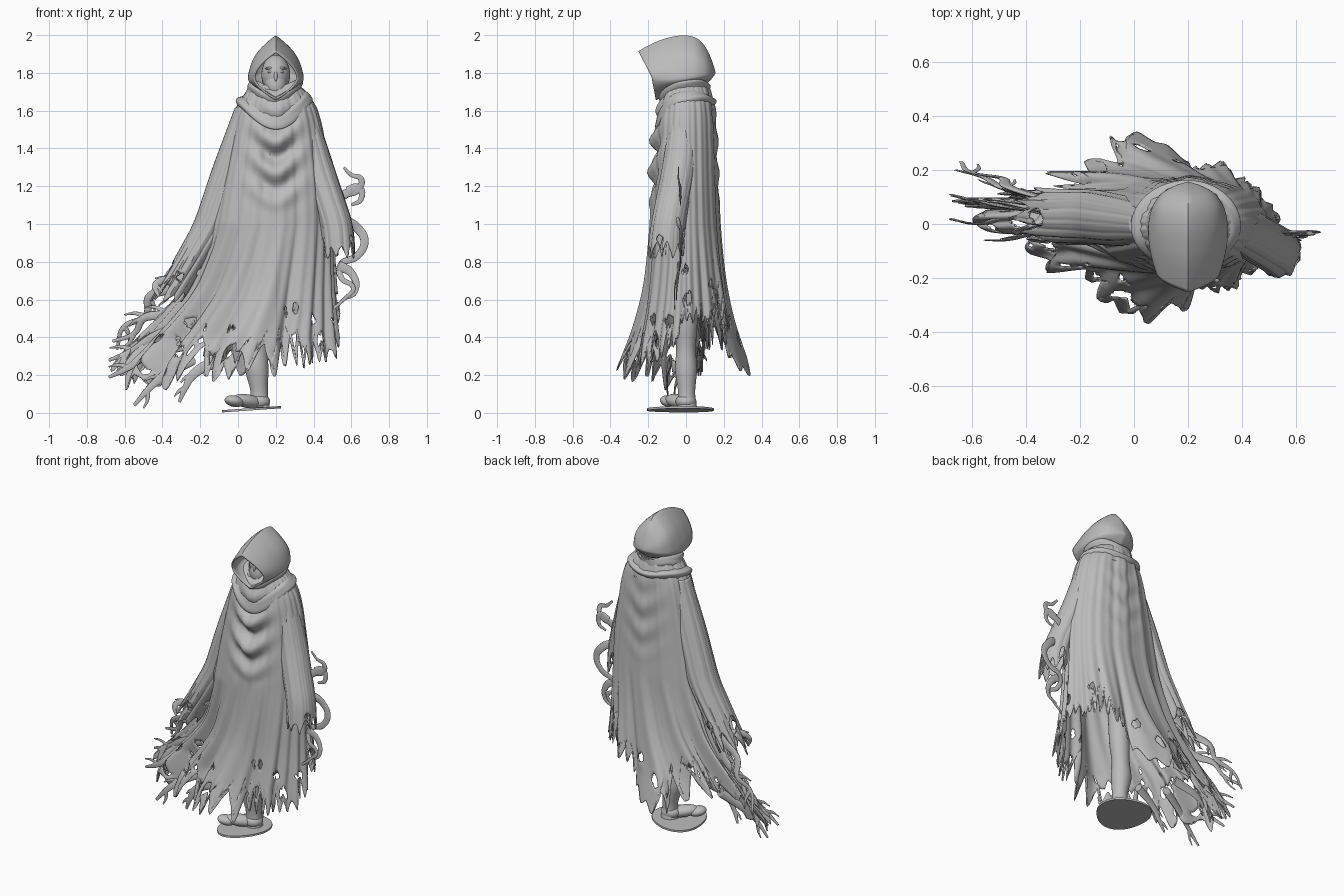
import bpy, bmesh, math, random
from math import sin, cos, pi, tau, exp
from mathutils import Vector, noise

if "Cube" in bpy.data.objects:
    bpy.data.objects.remove(bpy.data.objects["Cube"])
random.seed(4)

grey = bpy.data.materials.new("stone_grey")
grey.use_nodes = True
grey.diffuse_color = (0.5, 0.5, 0.5, 1)
grey.node_tree.nodes["Principled BSDF"].inputs["Base Color"].default_value = (0.5, 0.5, 0.5, 1)


def finish(ob):
    ob.data.materials.append(grey)
    bpy.ops.object.select_all(action='DESELECT')
    ob.select_set(True)
    bpy.context.view_layer.objects.active = ob
    if ob.type == 'MESH':
        bpy.ops.object.shade_smooth_by_angle(angle=math.radians(50))
    return ob


def sample(rows, key, blur):
    """Blurred lookup in a table sorted by falling first column."""
    blur = max(0, min(blur, rows[0][0] - key, key - rows[-1][0]))
    total = [0] * (len(rows[0]) - 1)
    for step in (-1, -0.5, 0, 0.5, 1):
        k = min(max(key + step * blur, rows[-1][0]), rows[0][0])
        a, b = next((a, b) for a, b in zip(rows, rows[1:]) if k >= b[0])
        f = (a[0] - k) / (a[0] - b[0])
        total = [s + (p + (q - p) * f) / 5 for s, p, q in zip(total, a[1:], b[1:])]
    return total


def sheet(name, point, cols, rows, thick=0.0, hole=None):
    """Closed grid of point(angle, t), with optional holes and thickness."""
    bm = bmesh.new()
    grid = [[bm.verts.new(point(tau * c / cols, r / rows)) for c in range(cols)]
            for r in range(rows + 1)]
    for r in range(rows):
        for c in range(cols):
            d = (c + 1) % cols
            if not (hole and hole(tau * c / cols, r / rows)):
                bm.faces.new((grid[r][c], grid[r][d], grid[r + 1][d], grid[r + 1][c]))
    bmesh.ops.delete(bm, geom=[v for v in bm.verts if not v.link_faces], context='VERTS')
    bmesh.ops.remove_doubles(bm, verts=bm.verts, dist=0.0004)
    if hole:
        for _ in range(2):
            rim = [v for v in bm.verts if v.is_boundary]
            bmesh.ops.smooth_vert(bm, verts=rim, factor=0.4, use_axis_x=True,
                                  use_axis_y=True, use_axis_z=True)
    bmesh.ops.recalc_face_normals(bm, faces=bm.faces)
    mesh = bpy.data.meshes.new(name)
    bm.to_mesh(mesh)
    bm.free()
    ob = bpy.data.objects.new(name, mesh)
    bpy.context.collection.objects.link(ob)
    if thick:
        mod = ob.modifiers.new("thickness", 'SOLIDIFY')
        mod.thickness, mod.offset = thick, 0
    return finish(ob)


def drape(name, table, hem, teeth=0, lift=0.0, cols=48, rows=30, thick=0.008,
          folds=0.0, swags=0.0, sweep=0.0, holes=0.0, lobes=()):
    """Hanging cloth; table rows are z, cx, left, right, cy, front, back."""
    top = table[0][0]
    depth = [random.uniform(0.1, 1) for _ in range(teeth)]

    def point(a, t):
        base = sample(hem, -a, 0.2)[0] if isinstance(hem, list) else hem
        z = top + (base - top) * t
        if teeth:
            u = a * teeth / tau
            k = int(u) % teeth
            f = abs(2 * (u - int(u)) - 1)
            edge = depth[k] + (depth[(k + (1 if u % 1 > .5 else -1)) % teeth] - depth[k]) * f / 2
            z += lift * edge * f ** 0.65 * t ** 5
            a += 0.05 * sin(30 * t + 7 * a) * t ** 9
        cx, left, right, cy, front, back = sample(table, z, 0.06)
        c, s = cos(a), sin(a)
        low = min(max((1.0 - z) / 0.6, 0), 1)
        b = a - 0.3 * low * s
        ridge = abs(sin(5.5 * b + 0.6 * sin(3 * b))) + 0.5 * sin(13 * b + 1) + 0.3 * sin(29 * b)
        g = 1 + folds * (0.35 + low * 0.9) * (ridge - 0.6)
        x = c * (right if c > 0 else left) * g
        y = s * (back if s > 0 else front) * g
        if c < 0:
            y *= 1 - sweep * low * (1 - abs(s) ** 1.5)
            y += sweep * low * 0.1 * c * c
        for where, reach in lobes:
            y += reach * max(0, 0.95 - z) ** 2 * exp(-((a - where) / 0.28) ** 2)
        fade = max(0, sin(pi * min(max((z - 1.05) / 0.65, 0), 1)))
        wave = sin(tau * (z - 0.9 * math.hypot(x, 0.04)) / 0.17)
        y += swags * wave * fade * min(s, 0.2) * exp(-(x / 0.11) ** 2)
        return Vector((cx + x, cy + y, z))

    def hole(a, t):
        p = point(a, t)
        n = noise.noise(Vector((p.x * 18, p.y * 18, p.z * 11)))
        return 0.76 < t < 0.95 and n > 0.62 - holes * (t - 0.7)

    return sheet(name, point, cols, rows, thick, hole if holes else None)


def ribbon(name, pts, width, flat=0.25, twigs=True):
    """Flat tapering streamer through the points, with short torn side strands."""
    cu = bpy.data.curves.new(name, 'CURVE')
    cu.dimensions, cu.bevel_depth, cu.bevel_resolution = '3D', width, 2
    cu.resolution_u, cu.use_fill_caps = 8, True
    lines = [[Vector(p) for p in pts]]
    if twigs:
        for p, q in zip(lines[0][1:], lines[0][2:]):
            d = q - p
            side = Vector((d.z, 0, -d.x)) * random.choice((-0.45, 0.45))
            lines.append([p, p + d * 0.35 + side * 0.7, p + d * 0.8 + side])
    for n, line in enumerate(lines):
        sp = cu.splines.new('BEZIER')
        sp.bezier_points.add(len(line) - 1)
        for i, (bp, (x, y, z)) in enumerate(zip(sp.bezier_points, line)):
            bp.co = (x, y / flat, z)
            bp.handle_left_type = bp.handle_right_type = 'AUTO'
            bp.radius = (0.45 if n else 1) * (1 - 0.75 * i / (len(line) - 1))
    ob = bpy.data.objects.new(name, cu)
    ob.scale.y = flat
    bpy.context.collection.objects.link(ob)
    return finish(ob)


def ball(name, loc, size, rot=(0, 0, 0)):
    bpy.ops.mesh.primitive_uv_sphere_add(segments=28, ring_count=18, location=loc, rotation=rot)
    ob = bpy.context.object
    ob.name, ob.scale = name, size
    return finish(ob)


# Main cloak with a windswept, torn hem (hem height by angle, from the left side)
cloak = [(1.74, .2, .11, .11, 0, .10, .11), (1.67, .2, .185, .19, 0, .13, .14),
         (1.55, .2, .23, .235, 0, .15, .155), (1.2, .2, .31, .29, 0, .175, .165),
         (.9, .2, .37, .30, 0, .19, .18), (.65, .2, .47, .31, 0, .20, .195),
         (.45, .2, .64, .33, 0, .22, .205), (.25, .2, .84, .36, 0, .25, .225),
         (.0, .2, .93, .38, 0, .28, .24)]
cloak_hem = [(0, .46), (-.5, .46), (-1, .45), (-1.4, .38), (-1.9, .08), (-2.2, .34), (-2.7, .3),
             (-3.2, .2), (-3.7, .08), (-4.2, .12), (-4.8, .18), (-5.3, .22), (-5.8, .26), (-6.3, .46)]
drape("cloak", cloak, cloak_hem, 50, .28, 468, 80, .008, .08, .035, .9, 1.5,
      [(1.9, .22), (4.5, -.2), (1.15, .1)])

# Sleeves hanging from the shoulders
drape("left_sleeve", [(1.62, .35, .05, .05, 0, .07, .07), (1.3, .42, .08, .085, -.03, .09, .08),
                      (1.0, .52, .08, .085, -.09, .09, .08), (.8, .54, .08, .08, -.1, .1, .08)],
      .8, 9, .22, 110, 50, .008, .08, 0, 0, 1.2)
drape("right_sleeve", [(1.62, .06, .07, .05, 0, .07, .07), (1.3, -.04, .09, .09, .01, .09, .09),
                       (1.0, -.14, .09, .09, .02, .09, .1), (.8, -.25, .09, .08, .02, .09, .1),
                       (.5, -.43, .09, .08, .03, .08, .1)],
      .57, 9, .3, 110, 60, .008, .08, 0, 0, 1.4)


# Cowl folded loosely around the neck
def cowl_point(a, t):
    front = max(0, -sin(a)) ** 3
    roll = 0.012 * sin(t * tau * 1.7 + 1.3 * sin(a + 0.7)) + 0.005 * sin(t * 17 + 3 * sin(a))
    rx, ry = 0.115 + 0.09 * t + roll, 0.115 + 0.04 * t + roll
    z = 1.76 - 0.13 * t - (0.1 * t + 0.03) * front - 0.03 * max(0, sin(a)) ** 4
    return Vector((0.2 + rx * cos(a), ry * sin(a), z + 0.4 * roll))


sheet("cowl", cowl_point, 96, 36, .008)

# Hood: rows are step, top y z, half width, side y z, bottom y z
hood = [(0, -.25, 1.91, .113, -.18, 1.775, -.16, 1.66), (-1, -.17, 1.958, .134, -.11, 1.765, -.13, 1.675),
        (-2, -.08, 1.988, .143, -.04, 1.765, -.07, 1.69), (-3, .02, 2.0, .14, .03, 1.775, .02, 1.71),
        (-4, .085, 1.965, .118, .09, 1.785, .09, 1.73), (-5, .13, 1.88, .075, .13, 1.795, .125, 1.76),
        (-6, .152, 1.80, 0, .152, 1.80, .152, 1.80)]


def hood_point(a, t):
    ty, tz, w, sy, sz, by, bz = sample(hood, -6 * t, 0.6)
    up = sin(a) > 0
    ey, ez = (ty, tz) if up else (by, bz)
    h = math.asin(min(1, abs(sin(a)))) / (pi / 2)
    x = math.copysign(w * (1 - h ** (1.8 + 0.8 * t if up else 1.7)), cos(a))
    dent = 0.006 * sin(9 * h + 5 * t) * t * (1 - t)
    return Vector((0.2 + x * (1 + 8 * dent), sy + (ey - sy) * h, sz + (ez - sz) * h))


sheet("hood", hood_point, 72, 36, .01)

# Head and masked face
ball("head", (.2, -.03, 1.79), (.076, .088, .105))
ball("mask", (.2, -.065, 1.74), (.058, .058, .08), (-.1, 0, 0))
ball("nose", (.2, -.115, 1.785), (.009, .01, .03), (-.2, 0, 0))
for side in (-1, 1):
    ball("eye", (.2 + side * .03, -.106, 1.805), (.015, .006, .006))
    ball("brow", (.2 + side * .032, -.101, 1.825), (.026, .008, .006), (0, side * .1, 0))

# Leg, foot and ground disc
drape("leg", [(.75, .13, .06, .06, 0, .06, .06), (.42, .11, .062, .062, 0, .06, .06),
              (.33, .1, .048, .05, 0, .045, .045), (.22, .1, .078, .068, 0, .068, .068),
              (.13, .115, .036, .036, 0, .034, .04), (.02, .11, .055, .06, 0, .05, .06)],
      .03, cols=32, rows=40, thick=0)
ball("heel", (.11, 0, .06), (.06, .055, .042))
ball("foot", (.05, -.045, .062), (.095, .045, .036), (0, .15, .6))
ball("toes", (-.02, -.09, .062), (.055, .045, .03), (0, .2, .6))


def disc_point(a, t):
    ring = min(1, 4 * min(t, 1 - t)) * (1 + .05 * sin(3 * a + 1))
    x, y = .155 * cos(a) * ring, .175 * sin(a) * ring
    return Vector((.065 + x, -.025 + y, .019 + .07 * x + (.006 if t < .5 else -.006)))


sheet("ground_disc", disc_point, 48, 8)

# Streamers curling beside the left sleeve
curls = [[(.5, -.03, 1.1), (.57, -.03, 1.16), (.63, -.03, 1.18), (.65, -.04, 1.24), (.6, -.04, 1.26), (.56, -.04, 1.3)],
         [(.58, -.03, 1.17), (.64, -.03, 1.19), (.65, -.03, 1.13), (.6, -.03, 1.1)],
         [(.56, -.05, 1.02), (.63, -.03, .98), (.67, -.03, .91), (.63, -.03, .83), (.55, -.03, .79),
          (.55, -.05, .71), (.61, -.06, .66), (.57, -.06, .61), (.49, -.06, .54)],
         [(.53, -.04, .78), (.6, -.04, .74), (.62, -.05, .64), (.56, -.05, .6)]]
for curl in curls:
    ribbon("left_streamer", curl, .028, twigs=False)

# Streamers trailing off the right sleeve and hem
trails = [[(-.22, .08, .76), (-.35, .1, .67), (-.47, .14, .61), (-.49, .17, .51), (-.6, .19, .46), (-.64, .23, .34)],
          [(-.25, .06, .66), (-.38, .1, .53), (-.5, .14, .5), (-.55, .17, .42), (-.66, .2, .38)],
          [(-.28, .04, .46), (-.45, .06, .40), (-.56, .08, .33), (-.68, .11, .28)],
          [(-.3, .02, .36), (-.48, .02, .31), (-.58, 0, .24), (-.68, .02, .19)],
          [(-.25, 0, .28), (-.4, -.04, .19), (-.48, -.06, .12), (-.55, -.06, .04)],
          [(-.1, -.08, .28), (-.24, -.1, .2), (-.28, -.1, .13), (-.31, -.09, .06)],
          [(-.3, .05, .64), (-.36, 0, .7), (-.44, -.03, .67), (-.42, -.04, .62)]]
for trail in trails:
    ribbon("right_streamer", trail, .034)
